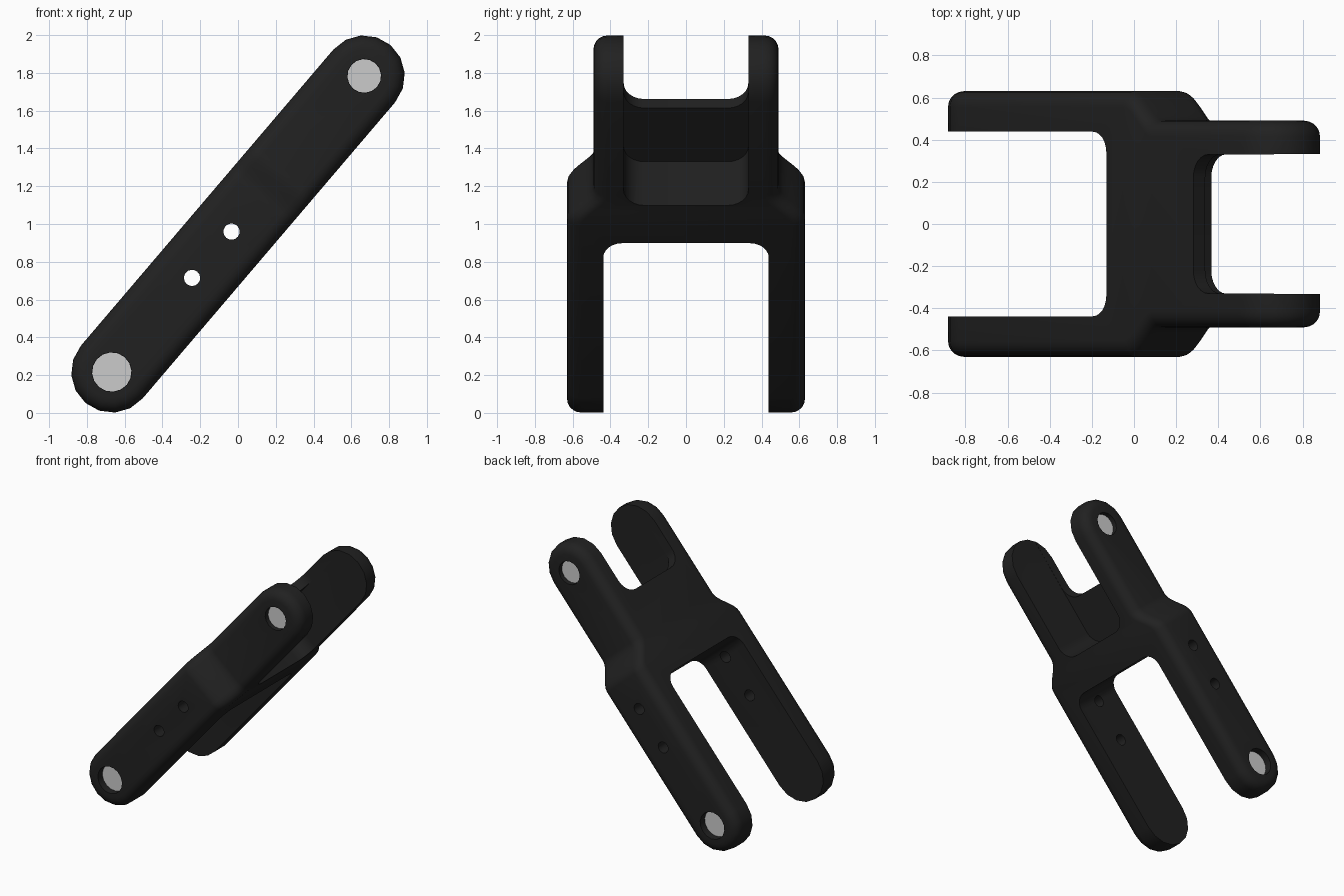
import bpy, bmesh, math
from mathutils import Matrix

if "Cube" in bpy.data.objects:
    bpy.data.objects.remove(bpy.data.objects["Cube"])

L, R = 1.03, 0.215                 # half pivot distance, end radius
FIL = 0.075                        # outer edge fillet
TILT = Matrix.Translation((0, 0, 1)) @ Matrix.Rotation(-math.radians(49.55), 4, 'Y')

black = bpy.data.materials.new("black_plastic")
black.diffuse_color = (0.015, 0.015, 0.015, 1)
black.use_nodes = True
black.node_tree.nodes["Principled BSDF"].inputs["Base Color"].default_value = black.diffuse_color


def make(name, bm):
    """Turn a bmesh in link space (x along link, z across it) into a tilted object."""
    bmesh.ops.recalc_face_normals(bm, faces=bm.faces)
    bm.transform(TILT)
    me = bpy.data.meshes.new(name)
    bm.to_mesh(me)
    bm.free()
    ob = bpy.data.objects.new(name, me)
    bpy.context.collection.objects.link(ob)
    return ob


def half_width(u):
    """Outer width: wide fork steps smoothly down to the narrow fork."""
    t = min(max((u - 0.17) / 0.21, 0), 1)
    return 0.63 - 0.14 * (t * t * (3 - 2 * t))


def outline(inset):
    """Stadium outline: upper chain tip to tip, then its mirror image."""
    r = R - inset
    arc = [math.radians(22.5 * k) for k in range(5)]
    left = [(-L - r * math.cos(a), r * math.sin(a)) for a in arc]
    mid = [(0.17 + 0.21 * k / 8, r) for k in range(9)]
    right = [(L + r * math.cos(a), r * math.sin(a)) for a in reversed(arc)]
    top = left + mid + right
    return top + [(u, -v) for u, v in reversed(top[1:-1])], len(top)


def link_body():
    bm = bmesh.new()
    angles = [math.radians(18 * k) for k in range(6)]
    steps = [(-1, a) for a in reversed(angles)] + [(1, a) for a in angles]
    loops = []
    for side, a in steps:
        pts, n = outline(FIL * (1 - math.cos(a)))
        loops.append([bm.verts.new((u, side * (half_width(u) - FIL * (1 - math.sin(a))), v))
                      for u, v in pts])
    m = len(loops[0])
    for a, b in zip(loops, loops[1:]):
        for i in range(m):
            j = (i + 1) % m
            bm.faces.new((a[i], a[j], b[j], b[i]))
    for lp in (loops[0], loops[-1]):            # side caps as strips
        for i in range(n - 1):
            quad = [lp[i], lp[i + 1], lp[-(i + 1)], lp[-i]]
            bm.faces.new(list(dict.fromkeys(quad)))
    return make("link_body", bm)


def slot(name, end, far, hw, z0, z1, r):
    """Slot cutter with rounded inner corners at x = end, open towards far."""
    d = 1 if far > end else -1
    corner = [(end + d * r * (1 - math.cos(a)), hw - r + r * math.sin(a))
              for a in [math.radians(15 * k) for k in range(7)]]
    half = corner + [(far, hw)]
    pts = half + [(x, -y) for x, y in reversed(half)]
    bm = bmesh.new()
    f = bm.faces.new([bm.verts.new((x, y, z0)) for x, y in pts])
    ext = bmesh.ops.extrude_face_region(bm, geom=[f])
    for v in ext["geom"]:
        if isinstance(v, bmesh.types.BMVert):
            v.co.z = z1
    return make(name, bm)


def rod(name, u, y, r, depth, sides=16):
    bm = bmesh.new()
    mat = Matrix.Translation((u, y, 0)) @ Matrix.Rotation(math.pi / 2, 4, 'X')
    bmesh.ops.create_cone(bm, cap_ends=True, segments=sides, radius1=r, radius2=r,
                          depth=depth, matrix=mat)
    return make(name, bm)


body = link_body()

# Fork slots and the pocket under the web
cutters = [slot("wide_slot", 0.05, -1.5, 0.438, -0.5, 0.5, 0.10),
           slot("narrow_slot", 0.686, 1.5, 0.33, -0.5, 0.5, 0.11),
           slot("web_pocket", 0.313, 1.6, 0.331, -0.6, 0.141, 0.11)]
# Small through holes
for u in (-0.053, -0.375):
    cutters.append(rod("small_hole", u, 0, 0.043, 2))
# Blind pivot holes, with grey discs at the bottom
discs = []
for u, r, face, depth in ((-L, 0.105, 0.63, 0.06), (L, 0.09, 0.49, 0.04)):
    for s in (-1, 1):
        cutters.append(rod("pivot_hole", u, s * face, r, 2 * depth))
        discs.append(rod("pivot_disc", u, s * (face - depth), r - 0.001, 0.01))

for c in cutters:
    c.hide_render = True
    mod = body.modifiers.new(c.name, 'BOOLEAN')
    mod.operation, mod.solver, mod.object = 'DIFFERENCE', 'EXACT', c
bpy.context.view_layer.objects.active = body
body.select_set(True)
for mod in list(body.modifiers):
    bpy.ops.object.modifier_apply(modifier=mod.name)
for c in cutters:
    bpy.data.objects.remove(c)

body.data.materials.clear()
body.data.materials.append(black)
bpy.ops.object.shade_smooth_by_angle(angle=math.radians(35))
